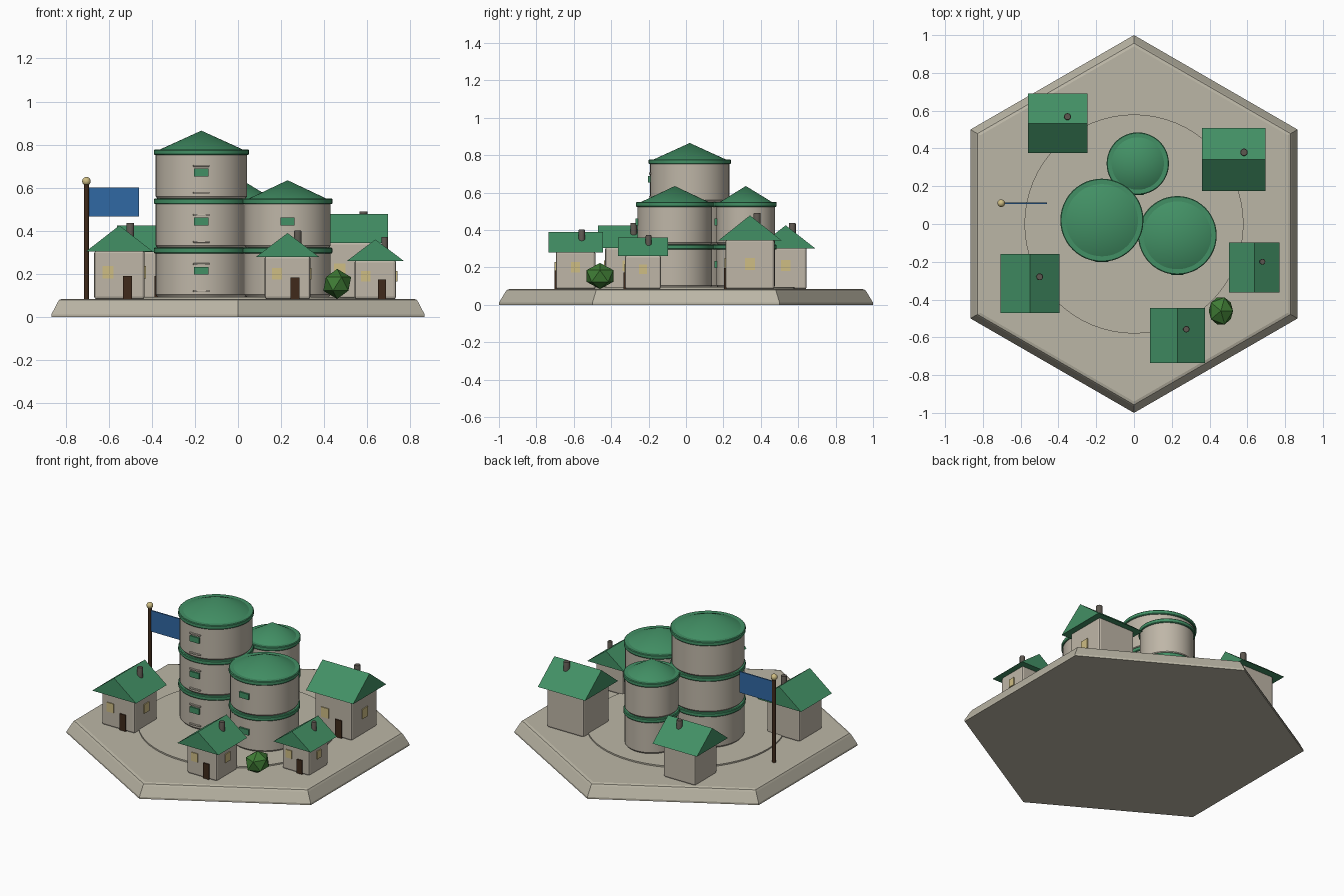
import bpy, bmesh, math
from mathutils import Matrix, Vector

old = bpy.data.objects.get("Cube")
if old:
    bpy.data.objects.remove(old, do_unlink=True)


def material(name, rgb):
    m = bpy.data.materials.new(name)
    m.use_nodes = True
    col = (*rgb, 1)
    m.diffuse_color = col
    m.node_tree.nodes["Principled BSDF"].inputs["Base Color"].default_value = col
    return m


STONE = material("pale stone", (0.50, 0.47, 0.38))
WALL = material("warm plaster", (0.52, 0.47, 0.39))
GREEN = material("roof green", (0.055, 0.28, 0.13))
WOOD = material("dark wood", (0.05, 0.023, 0.011))
GLOW = material("window yellow", (0.62, 0.51, 0.23))
SOOT = material("chimney grey", (0.11, 0.095, 0.08))
BLUE = material("flag blue", (0.03, 0.14, 0.37))
LEAF = material("leaf green", (0.05, 0.20, 0.035))


def finish(name, bm, mat, loc=(0, 0, 0), smooth=False, bevel=0, segments=2):
    bmesh.ops.recalc_face_normals(bm, faces=bm.faces)
    me = bpy.data.meshes.new(name)
    bm.to_mesh(me)
    bm.free()
    me.materials.append(mat)
    ob = bpy.data.objects.new(name, me)
    ob.location = loc
    bpy.context.collection.objects.link(ob)
    if bevel:
        mod = ob.modifiers.new("soft edges", "BEVEL")
        mod.width, mod.segments = bevel, segments
    if smooth:
        bpy.ops.object.select_all(action="DESELECT")
        bpy.context.view_layer.objects.active = ob
        ob.select_set(True)
        bpy.ops.object.shade_smooth_by_angle(angle=math.radians(35))
    return ob


def box(name, center, size, mat, bevel=0):
    bm = bmesh.new()
    bmesh.ops.create_cube(bm, size=1, matrix=Matrix.Diagonal((*size, 1)))
    return finish(name, bm, mat, center, bevel=bevel)


def lathe(name, profile, mat, x, y, sides=48, smooth=True):
    """Spin (radius, z) points about the vertical axis."""
    bm = bmesh.new()
    rings = []
    for r, z in profile:
        if r == 0:
            rings.append([bm.verts.new((0, 0, z))] * sides)
            continue
        turn = [2 * math.pi * i / sides for i in range(sides)]
        rings.append([bm.verts.new((r * math.sin(a), r * math.cos(a), z)) for a in turn])
    for low, high in zip(rings, rings[1:]):
        for i in range(sides):
            j = (i + 1) % sides
            bm.faces.new(dict.fromkeys((low[i], low[j], high[j], high[i])))
    for ring, (r, z) in ((rings[0], profile[0]), (rings[-1], profile[-1])):
        if r:
            bm.faces.new(ring)
    return finish(name, bm, mat, (x, y, 0), smooth)


# Hexagonal ground slab and the round plaza
lathe("ground_slab", [(1, 0), (1, 0.012), (0.965, 0.07), (0.957, 0.08), (0.94, 0.085)],
      STONE, 0, 0, sides=6, smooth=False)
lathe("plaza", [(0.58, 0.08), (0.58, 0.094)], STONE, 0, 0, sides=64)


def tower(name, x, y, r, floors, apex, ledges=False):
    step = 0.228
    for f in range(floors):
        z = 0.094 + f * step
        label = f"{name}_floor_{f + 1}"
        top = z + step
        lathe(label + "_wall", [(r - 0.008, z), (r, z + 0.01), (r, top - 0.02)], WALL, x, y)
        rim = r + 0.008
        lathe(label + "_band", [(r - 0.01, top - 0.026), (rim - 0.003, top - 0.026), (rim, top - 0.022),
                                (rim, top - 0.004), (rim - 0.004, top), (r - 0.01, top)], GREEN, x, y)
        # Front window and thin ledges
        box(label + "_window", (x, y - r + 0.005, z + 0.121), (0.066, 0.03, 0.036), GREEN)
        if ledges:
            for dz in (0.027, 0.152):
                box(label + "_ledge", (x, y - r + 0.004, z + dz), (0.076, 0.022, 0.009), WALL, 0.002)
    top = 0.094 + floors * step
    lathe(name + "_roof", [(r - 0.012, top - 0.004), (0, apex)], GREEN, x, y)


tower("tall_tower", -0.17, 0.02, 0.212, 3, 0.865, ledges=True)
tower("wide_tower", 0.23, -0.06, 0.2, 2, 0.635)
tower("narrow_tower", 0.02, 0.32, 0.157, 2, 0.635)


def house(name, x, y, w, roof, eave, apex, ridge_along_x):
    ground = 0.083
    k = roof / 0.31
    box(name + "_walls", (x, y, (ground + eave + 0.005) / 2), (w, w, eave + 0.005 - ground), WALL, 0.012)
    # Gabled roof as a triangular prism
    bm = bmesh.new()
    h = roof / 2
    ends = [[bm.verts.new(p) for p in ((-h, s * h, eave), (h, s * h, eave), (0, s * h, apex))]
            for s in (-1, 1)]
    for tri in ends:
        bm.faces.new(tri)
    for i in range(3):
        j = (i + 1) % 3
        bm.faces.new((ends[0][i], ends[0][j], ends[1][j], ends[1][i]))
    if ridge_along_x:
        bmesh.ops.rotate(bm, verts=bm.verts, matrix=Matrix.Rotation(math.pi / 2, 3, "Z"))
    finish(name + "_roof", bm, GREEN, (x, y, 0))
    # Door, front window, side window
    front = y - w / 2
    sill = ground + 0.125 * k
    box(name + "_door", (x + 0.037 * k, front, ground + 0.053 * k), (0.043 * k, 0.014, 0.106 * k), WOOD)
    box(name + "_front_window", (x - 0.052 * k, front, sill), (0.05 * k, 0.012, 0.058 * k), GLOW)
    box(name + "_side_window", (x + w / 2, y, sill), (0.012, 0.05 * k, 0.058 * k), GLOW)
    # Chimney
    lathe(name + "_chimney", [(0.018 * k, apex - 0.075), (0.018 * k, apex + 0.008), (0.016 * k, apex + 0.012)],
          SOOT, x + 0.05 * k, y + 0.035 * k, sides=16)


house("back_right_house", -0.403, 0.533, 0.225, 0.315, 0.302, 0.425, True)
house("back_left_house", 0.528, 0.342, 0.262, 0.335, 0.345, 0.478, True)
house("left_house", 0.637, -0.23, 0.193, 0.266, 0.26, 0.36, False)
house("front_house", 0.23, -0.59, 0.212, 0.292, 0.28, 0.39, False)
house("right_house", -0.55, -0.315, 0.234, 0.312, 0.304, 0.425, False)

# Flagpole with ball and flag
lathe("flagpole", [(0.012, 0.083), (0.012, 0.62)], WOOD, -0.703, 0.11, sides=16)
bm = bmesh.new()
bmesh.ops.create_uvsphere(bm, u_segments=16, v_segments=10, radius=0.02)
finish("flagpole_ball", bm, GLOW, (-0.703, 0.11, 0.63), smooth=True)
box("flag", (-0.577, 0.11, 0.534), (0.235, 0.008, 0.135), BLUE)

# Faceted bush
bm = bmesh.new()
bmesh.ops.create_icosphere(bm, subdivisions=1, radius=1)
bmesh.ops.scale(bm, vec=Vector((0.072, 0.084, 0.07)), verts=bm.verts)
finish("bush", bm, LEAF, (0.46, -0.46, 0.154))
